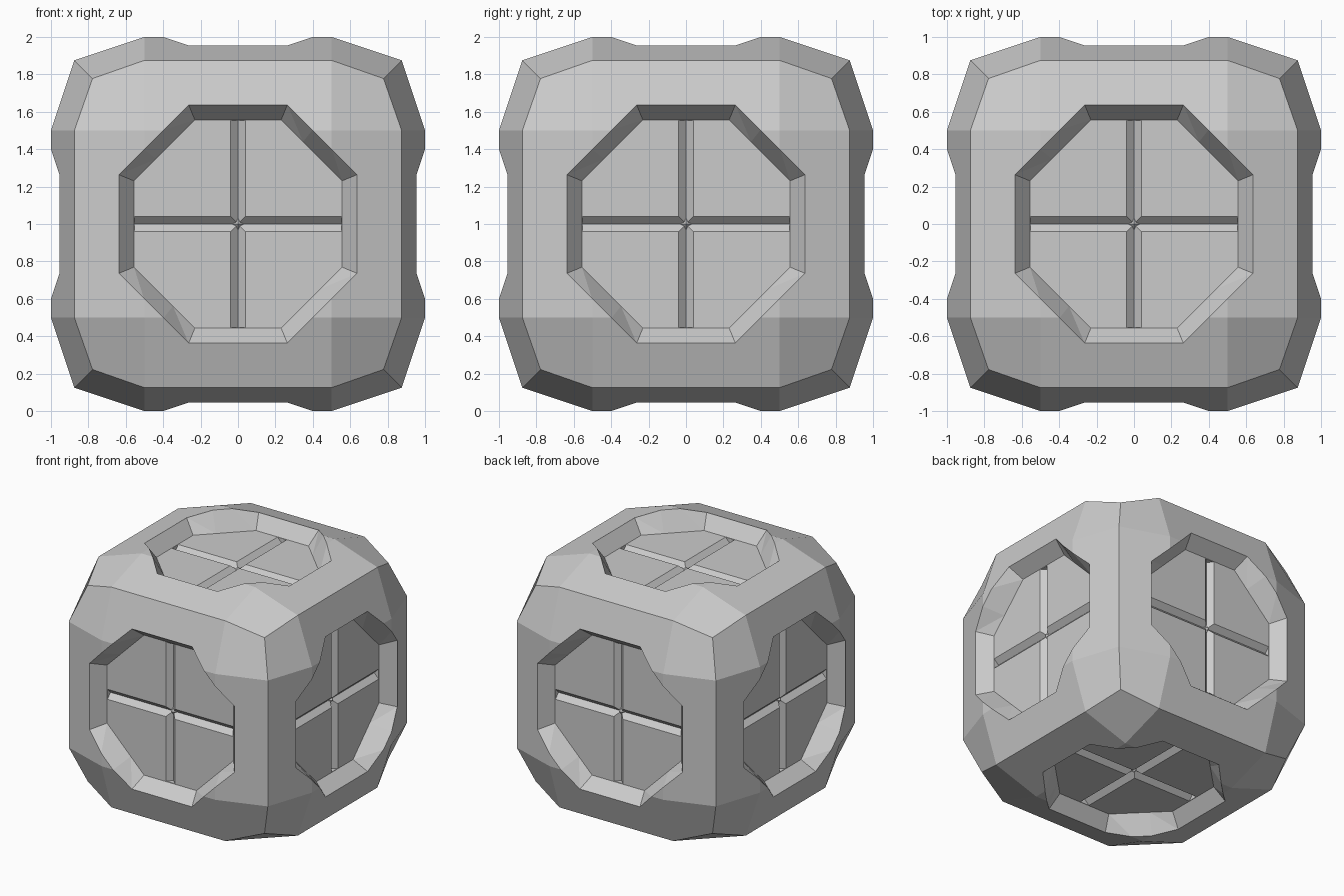
import bpy, bmesh
from math import pi, cos, sin
from mathutils import Matrix, Vector

if "Cube" in bpy.data.objects:
    bpy.data.objects.remove(bpy.data.objects["Cube"])

CENTRE = Matrix.Translation((0, 0, 1))
FLOOR = 0.85        # distance of the window floors from the centre
SEAM = 0.04         # half width of the V grooves
# six turns that carry the top face onto every side
TURNS = [Matrix.Rotation(k * pi / 2, 4, 'X') for k in range(4)]
TURNS += [Matrix.Rotation(s * pi / 2, 4, 'Y') for s in (1, -1)]


def finish(bm, name):
    bmesh.ops.recalc_face_normals(bm, faces=bm.faces)
    bm.transform(CENTRE)
    me = bpy.data.meshes.new(name)
    bm.to_mesh(me)
    bm.free()
    ob = bpy.data.objects.new(name, me)
    bpy.context.collection.objects.link(ob)
    return ob


def surface_height(x, y):
    return 1 - max(0, max(abs(x), abs(y)) - 0.5) / 3


def cut(body, cutter):
    cutter.hide_render = True
    mod = body.modifiers.new("cut", 'BOOLEAN')
    mod.operation, mod.solver, mod.object = 'DIFFERENCE', 'EXACT', cutter
    bpy.context.view_layer.objects.active = body
    bpy.ops.object.modifier_apply(modifier=mod.name)
    bpy.data.objects.remove(cutter)


# body: gridded cube with its edges and corners pulled in
bm = bmesh.new()
bmesh.ops.create_cube(bm, size=2)
bmesh.ops.subdivide_edges(bm, edges=bm.edges[:], cuts=3, use_grid_fill=True)
for v in bm.verts:
    outer = [i for i in range(3) if abs(v.co[i]) > 0.99]
    pull = {1: 1, 2: 0.875, 3: 7 / 9}[len(outer)]
    for i in outer:
        v.co[i] *= pull
body = finish(bm, "rounded_cube_body")

# octagonal windows: the rim follows the body, the wall slopes in to a flat floor
octagon = [Vector((cos((k + .5) * pi / 4), sin((k + .5) * pi / 4))) for k in range(8)]
ring = []
for k in range(8):
    a, b = octagon[k], octagon[(k + 1) % 8]
    ring.append(a)
    if k % 2 == 0:      # diagonal sides get points where they cross the body creases
        ring += [a.lerp(b, 0.36), a.lerp(b, 0.64)]
bm = bmesh.new()
for turn in TURNS:
    floor, rim, top = [], [], []
    for p in ring:
        x, y = p * 0.69
        floor.append(bm.verts.new(turn @ Vector((p.x * .602, p.y * .602, FLOOR))))
        rim.append(bm.verts.new(turn @ Vector((x, y, surface_height(x, y) + .002))))
        top.append(bm.verts.new(turn @ Vector((x * 1.005, y * 1.005, 1.2))))
    n = len(ring)
    for lo, hi in ((floor, rim), (rim, top)):
        for i in range(n):
            j = (i + 1) % n
            bm.faces.new((lo[i], lo[j], hi[j]))
            bm.faces.new((lo[i], hi[j], hi[i]))
    bm.faces.new(floor)
    bm.faces.new(top)
cut(body, finish(bm, "window_cutter"))

# V grooves crossing each window floor, cut one direction at a time
for axis in range(3):
    bm = bmesh.new()
    u, w = [i for i in range(3) if i != axis]
    for side, other in ((u, w), (w, u)):
        for s in (FLOOR, -FLOOR):
            ends = []
            for e in (-0.553, 0.553):
                loop = []
                for da, db in ((1, 0), (0, 1), (-1, 0), (0, -1)):
                    co = [0, 0, 0]
                    co[axis], co[side], co[other] = e, s + da * SEAM, db * SEAM
                    loop.append(bm.verts.new(co))
                bm.faces.new(loop)
                ends.append(loop)
            for i in range(4):
                j = (i + 1) % 4
                bm.faces.new((ends[0][i], ends[0][j], ends[1][j], ends[1][i]))
    cut(body, finish(bm, "groove_cutter"))

# small pyramid studs where the grooves cross
bm = bmesh.new()
for turn in TURNS:
    bmesh.ops.create_cone(bm, segments=4, radius1=SEAM, radius2=0, depth=0.03, cap_ends=True,
                          matrix=turn @ Matrix.Translation((0, 0, FLOOR - 0.03)))
finish(bm, "groove_studs")
